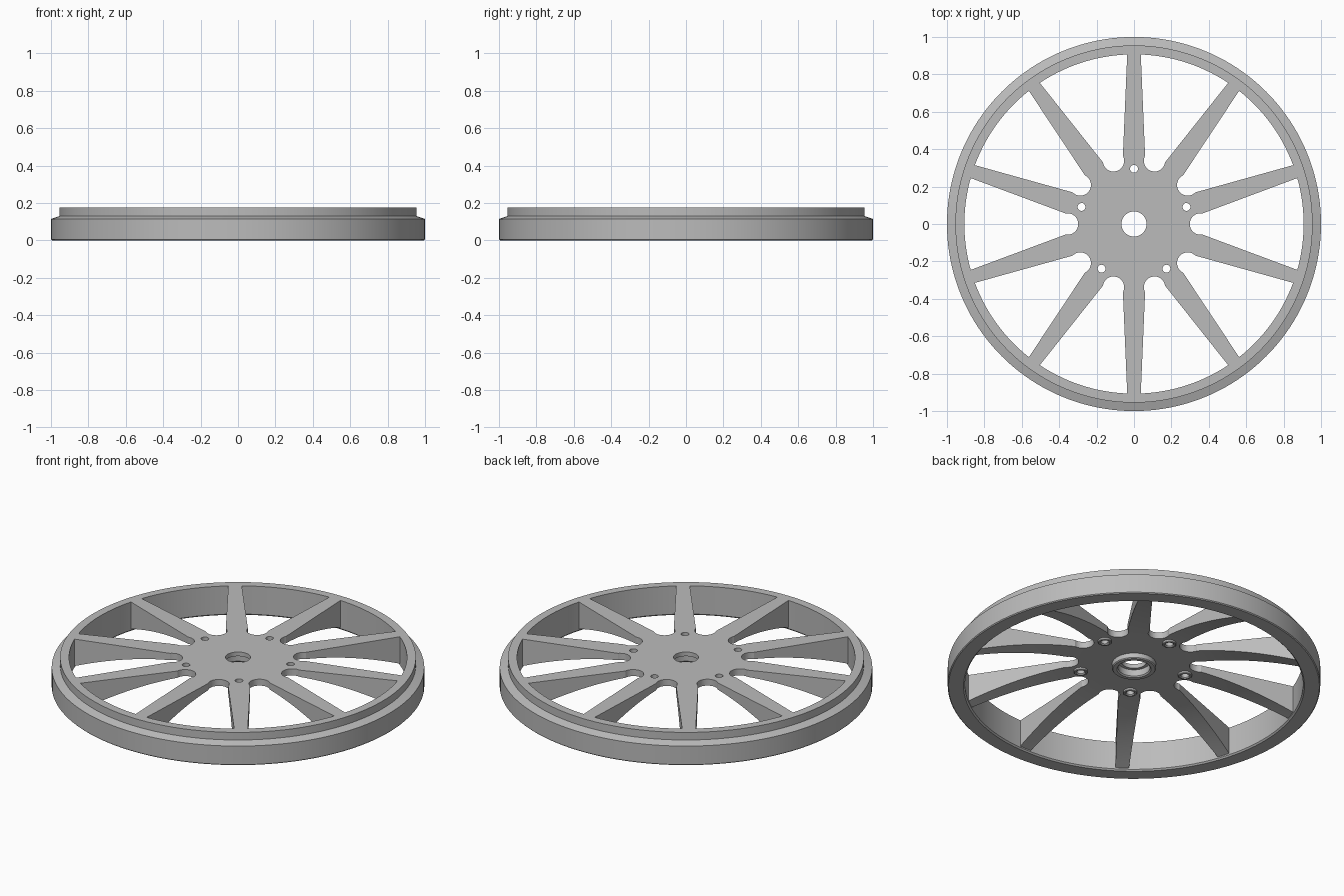
import bpy, bmesh
from math import sin, cos, pi, radians
from mathutils import Matrix

cube = bpy.data.objects.get("Cube")
if cube:
    bpy.data.objects.remove(cube, do_unlink=True)

metal = bpy.data.materials.new("cast grey metal")
metal.use_nodes = True
GREY = (0.5, 0.5, 0.5, 1)
metal.diffuse_color = GREY
metal.node_tree.nodes["Principled BSDF"].inputs["Base Color"].default_value = GREY

TOP, PLATE, RIM_IN = 0.175, 0.137, 0.907
SPOKES, BOLTS, BOLT_R = 10, 5, 0.295


def add_object(name, bm):
    bmesh.ops.recalc_face_normals(bm, faces=bm.faces)
    mesh = bpy.data.meshes.new(name)
    bm.to_mesh(mesh)
    bm.free()
    mesh.materials.append(metal)
    obj = bpy.data.objects.new(name, mesh)
    bpy.context.collection.objects.link(obj)
    return obj


def smooth(obj):
    bpy.ops.object.select_all(action="DESELECT")
    obj.select_set(True)
    bpy.context.view_layer.objects.active = obj
    bpy.ops.object.shade_smooth_by_angle(angle=radians(25))


def lathe(name, profile, steps):
    """Spin a closed (radius, height) outline around the z axis."""
    bm = bmesh.new()
    rings = [[bm.verts.new((r * cos(2 * pi * i / steps), r * sin(2 * pi * i / steps), z))
              for r, z in profile] for i in range(steps)]
    n = len(profile)
    for i in range(steps):
        a, b = rings[i], rings[(i + 1) % steps]
        for j in range(n):
            k = (j + 1) % n
            bm.faces.new((a[j], b[j], b[k], a[k]))
    return add_object(name, bm)


def prism(bm, outline, bottom, top):
    face = bm.faces.new([bm.verts.new((x, y, bottom)) for x, y in outline])
    extruded = bmesh.ops.extrude_face_region(bm, geom=[face])["geom"]
    verts = [v for v in extruded if isinstance(v, bmesh.types.BMVert)]
    bmesh.ops.translate(bm, verts=verts, vec=(0, 0, top - bottom))


def turned(points, angle):
    return [(x * cos(angle) - y * sin(angle), x * sin(angle) + y * cos(angle))
            for x, y in points]


# Rim with a stepped shoulder
rim = lathe("rim", [(RIM_IN, 0.008), (0.915, 0), (0.995, 0), (1, 0.005), (1, 0.115),
                    (0.955, 0.13), (0.955, TOP), (RIM_IN, TOP)], 160)
smooth(rim)

# Hub disc with bearing boss; its underside arches down towards the rim
arch = [(0.3 + 0.608 * t / 16, PLATE - 0.122 * (t / 16) ** 1.8) for t in range(17)]
spider = lathe("hub_and_spokes",
               [(0.067, TOP), (0.067, 0.15), (0.085, 0.15), (0.085, 0.112), (0.092, 0.105),
                (0.113, 0.105), (0.118, 0.11), (0.118, PLATE)] + arch + [(0.908, TOP)], 160)

# Round-ended openings between spokes, and bolt holes
half = pi / SPOKES
bm = bmesh.new()
spoke_edge = [(0.96 * cos(half) + 0.034 * sin(half), 0.96 * sin(half) - 0.034 * cos(half))]
inner_arc = [(0.355 - 0.057 * cos(a), 0.057 * sin(a))
             for a in [radians(-100 + 10 * i) for i in range(21)]]
opening = inner_arc + spoke_edge + [(x, -y) for x, y in spoke_edge]
for i in range(SPOKES):
    prism(bm, turned(opening, pi / 2 + half * (2 * i + 1)), -0.1, 0.3)
circle = [(BOLT_R + 0.021 * cos(2 * pi * i / 24), 0.021 * sin(2 * pi * i / 24))
          for i in range(24)]
for i in range(BOLTS):
    prism(bm, turned(circle, pi / 2 + 2 * pi * i / BOLTS), -0.1, 0.3)
cutter = add_object("opening_cutter", bm)
cutter.hide_render = True

cut = spider.modifiers.new("openings", "BOOLEAN")
cut.operation = "DIFFERENCE"
cut.solver = "EXACT"
cut.object = cutter
graph = bpy.context.evaluated_depsgraph_get()
result = bpy.data.meshes.new_from_object(spider.evaluated_get(graph))
spider.modifiers.clear()
spider.data = result
bpy.data.objects.remove(cutter, do_unlink=True)
smooth(spider)

# Raised collars around the bolt holes on the underside
for i in range(BOLTS):
    collar = lathe(f"bolt_collar_{i + 1}", [(0.021, 0.14), (0.021, 0.13), (0.026, 0.124),
                                           (0.034, 0.124), (0.037, 0.127), (0.037, 0.14)], 24)
    angle = pi / 2 + 2 * pi * i / BOLTS
    collar.data.transform(Matrix.Translation((BOLT_R * cos(angle), BOLT_R * sin(angle), 0)))
    smooth(collar)
